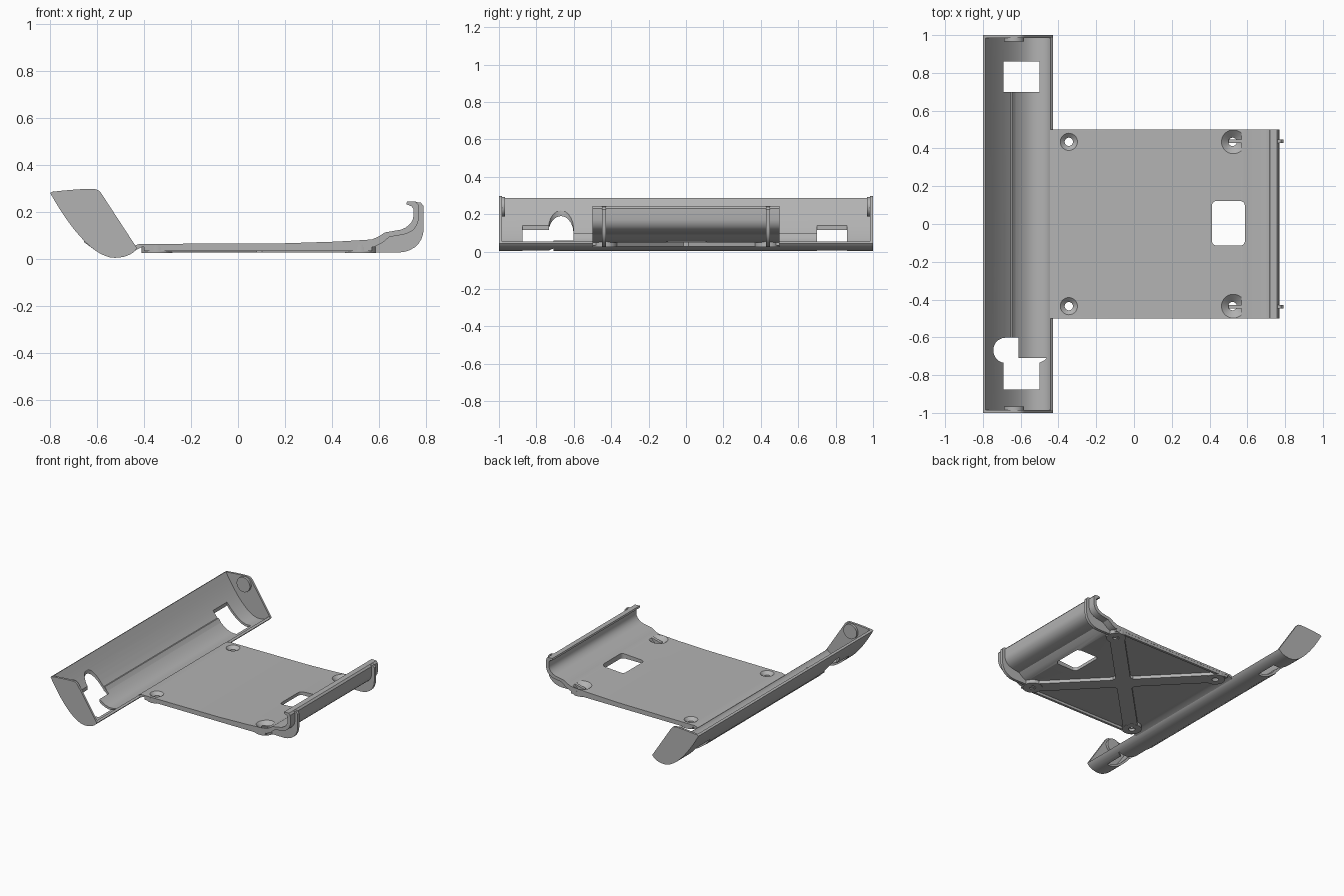
import bpy, bmesh, math
from mathutils import Vector, Matrix
from mathutils.geometry import interpolate_bezier

old = bpy.data.objects.get("Cube")
if old:
    bpy.data.objects.remove(old, do_unlink=True)

GREY = (0.45, 0.45, 0.45, 1)
mat = bpy.data.materials.new("plain grey")
mat.use_nodes = True
mat.diffuse_color = GREY
mat.node_tree.nodes["Principled BSDF"].inputs["Base Color"].default_value = GREY


def finish(bm, name):
    bmesh.ops.recalc_face_normals(bm, faces=bm.faces)
    me = bpy.data.meshes.new(name)
    bm.to_mesh(me)
    bm.free()
    me.materials.append(mat)
    ob = bpy.data.objects.new(name, me)
    bpy.context.collection.objects.link(ob)
    return ob


def prism(name, pts, a, b, axis="y"):
    """Extrude an (x, z) profile along y, or an (x, y) outline along z."""
    bm = bmesh.new()
    place = (lambda p, t: (p[0], t, p[1])) if axis == "y" else (lambda p, t: (p[0], p[1], t))
    face = bm.faces.new([bm.verts.new(place(p, a)) for p in pts])
    out = bmesh.ops.extrude_face_region(bm, geom=[face])
    shift = Vector((0, b - a, 0)) if axis == "y" else Vector((0, 0, b - a))
    bmesh.ops.translate(bm, vec=shift, verts=[v for v in out["geom"] if isinstance(v, bmesh.types.BMVert)])
    return finish(bm, name)


def cone(name, centre, r1, r2, depth, turn=0):
    bm = bmesh.new()
    m = Matrix.Translation(centre) @ Matrix.Rotation(turn, 4, "X")
    bmesh.ops.create_cone(bm, cap_ends=True, segments=40, radius1=r1, radius2=r2, depth=depth, matrix=m)
    return finish(bm, name)


def rect(x0, x1, y0, y1, r=0):
    if not r:
        return [(x0, y0), (x1, y0), (x1, y1), (x0, y1)]
    pts = []
    corners = [(x1 - r, y1 - r), (x0 + r, y1 - r), (x0 + r, y0 + r), (x1 - r, y0 + r)]
    for k, (cx, cy) in enumerate(corners):
        for i in range(6):
            t = math.pi / 2 * (k + i / 5)
            pts.append((cx + r * math.cos(t), cy + r * math.sin(t)))
    return pts


def curve(a, b, c, d, n=14):
    return [tuple(p) for p in interpolate_bezier(Vector(a), Vector(b), Vector(c), Vector(d), n)]


def offset(path, t):
    """Shift a path sideways to its left by t."""
    out = []
    for i, p in enumerate(path):
        d = Vector(path[min(i + 1, len(path) - 1)]) - Vector(path[max(i - 1, 0)])
        d.normalize()
        out.append((p[0] - d.y * t, p[1] + d.x * t))
    return out


def cut(target, cutters):
    for c in cutters:
        m = target.modifiers.new("cut", "BOOLEAN")
        m.operation, m.solver, m.object = "DIFFERENCE", "EXACT", c
        with bpy.context.temp_override(object=target, active_object=target):
            bpy.ops.object.modifier_apply(modifier=m.name)


parts, cutters = [], []

# Long curved trough
shell = curve((-0.8, 0.28), (-0.71, 0.12), (-0.61, 0.004), (-0.525, 0.004))
shell += curve((-0.525, 0.004), (-0.48, 0.004), (-0.445, 0.02), (-0.43, 0.045), 8)[1:]
trough = prism("trough", shell + offset(shell, 0.016)[::-1], -1, 1)
ridge = [(-0.655, 0.07), (-0.655, 0.098), (-0.645, 0.098), (-0.62, 0.062), (-0.6, 0.045), (-0.6, 0.03)]
parts += [trough, prism("trough_ridge", ridge, -0.6, 0.7)]

# Trough windows, one with a round bay
windows = [
    prism("cutter", rect(-0.69, -0.5, 0.7, 0.86), -0.1, 0.4, "z"),
    prism("cutter", rect(-0.69, -0.5, -0.875, -0.71), -0.1, 0.4, "z"),
    prism("cutter", rect(-0.745, -0.45, -0.735, -0.602, 0.064), -0.1, 0.4, "z"),
]
keep = prism("cutter", rect(-0.612, -0.4, -0.709, -0.55), -0.2, 0.5, "z")
cut(windows[2], [keep])
cut(trough, windows)
cutters += windows + [keep]

# End caps with round inner pads
top = curve((-0.43, 0.045), (-0.48, 0.12), (-0.53, 0.2), (-0.578, 0.272), 3)
top += curve((-0.578, 0.272), (-0.59, 0.292), (-0.602, 0.299), (-0.625, 0.298), 6)[1:]
top += curve((-0.625, 0.298), (-0.68, 0.297), (-0.74, 0.291), (-0.785, 0.286), 5)[1:]
for s, side in ((-1, "front"), (1, "back")):
    parts.append(prism(side + "_end_cap", shell + top[1:], s * 0.984, s))
    parts.append(cone(side + "_end_pad", (-0.635, s * 0.979, 0.24), 0.053, 0.053, 0.024, math.pi / 2))

# Base plate running up into the hooked wall
wall = [(0.57, 0.082), (0.6, 0.095), (0.625, 0.112), (0.695, 0.124)]
wall += curve((0.695, 0.124), (0.725, 0.135), (0.745, 0.155), (0.747, 0.18), 6)[1:]
wall += [(0.747, 0.213), (0.738, 0.224), (0.717, 0.232)]
back = [(0.72, 0.244), (0.757, 0.243), (0.768, 0.23), (0.77, 0.17)]
back += curve((0.77, 0.17), (0.765, 0.135), (0.745, 0.112), (0.705, 0.103), 6)[1:]
back += [(0.645, 0.093), (0.615, 0.068), (0.58, 0.05)]
floor = [(-0.45, 0.028), (-0.445, 0.055), (-0.42, 0.063), (0.2, 0.066), (0.42, 0.073)]
plate = prism("base_plate", floor + wall + back + [(-0.41, 0.05)], -0.5, 0.5)
parts.append(plate)

# Outer ribs behind the hooked wall
rib = [(0.5, 0.06), (0.5, 0.028)] + curve((0.68, 0.026), (0.75, 0.028), (0.79, 0.07), (0.791, 0.13), 8)
rib += [(0.791, 0.225), (0.777, 0.24), (0.757, 0.241), (0.757, 0.16), (0.7, 0.11), (0.62, 0.09)]
for s, side in ((-1, "front"), (1, "back")):
    parts.append(prism(side + "_wall_rib", rib, s * 0.428, s * 0.448))

# Crossed braces, side rims and screw bosses under the plate
drilled = [plate]
for s, name in ((1, "rising_brace"), (-1, "falling_brace")):
    d = Vector((0.86, s * 0.88)).normalized()
    n = Vector((-d.y, d.x)) * 0.05
    c = Vector((0.09, 0))
    half = d * 0.615
    drilled.append(prism(name, [c - half - n, c + half - n, c + half + n, c - half + n], 0.027, 0.056, "z"))
parts.append(cone("brace_hub", (0.09, 0, 0.0412), 0.085, 0.085, 0.028))
for s, side in ((-1, "front"), (1, "back")):
    y0, y1 = sorted((s * 0.482, s * 0.499))
    parts.append(prism(side + "_rim", rect(-0.4, 0.57, y0, y1), 0.032, 0.056, "z"))

holes = []
for x in (-0.345, 0.522):
    for y in (-0.435, 0.435):
        drilled.append(cone("screw_boss", (x, y, 0.0425), 0.066, 0.066, 0.035))
        holes.append(cone("cutter", (x, y, 0.04), 0.022, 0.022, 0.2))
        holes.append(cone("cutter", (x, y, 0.062), 0.022, 0.066, 0.04))
for ob in drilled:
    cut(ob, holes)
parts += drilled[1:]
cutters += holes

# Rounded window through the plate
slot = prism("cutter", rect(0.413, 0.587, -0.115, 0.122, 0.025), -0.1, 0.4, "z")
cut(plate, [slot])
cutters.append(slot)

for c in cutters:
    bpy.data.objects.remove(c, do_unlink=True)
bpy.ops.object.select_all(action="DESELECT")
for ob in parts:
    ob.select_set(True)
bpy.context.view_layer.objects.active = plate
bpy.ops.object.shade_smooth_by_angle(angle=math.radians(30))
